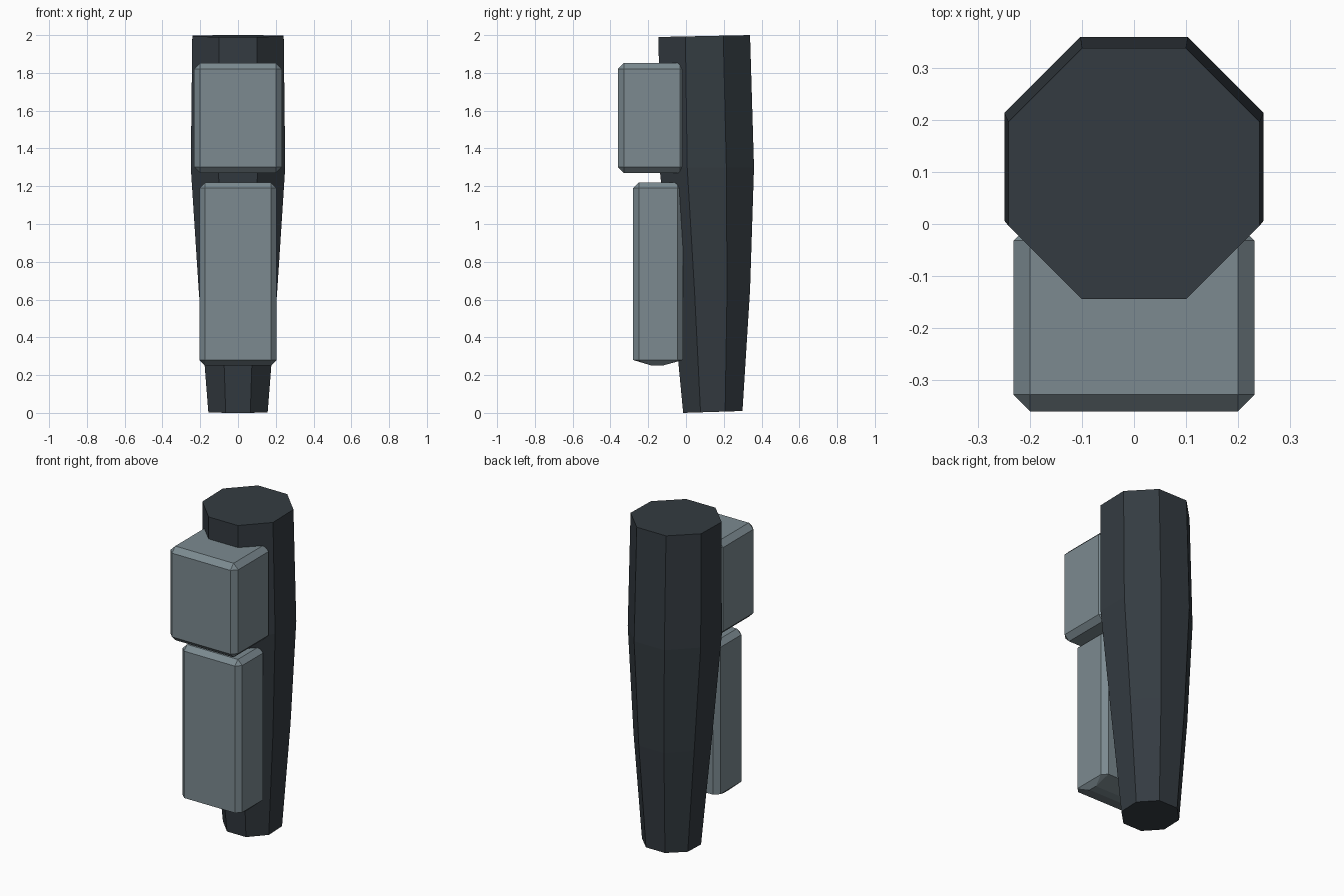
import bpy, bmesh, math

if "Cube" in bpy.data.objects:
    bpy.data.objects.remove(bpy.data.objects["Cube"])


def material(name, rgb):
    m = bpy.data.materials.new(name)
    m.diffuse_color = (*rgb, 1)
    m.use_nodes = True
    m.node_tree.nodes["Principled BSDF"].inputs["Base Color"].default_value = m.diffuse_color
    return m


DARK = material("dark slate", (0.034, 0.044, 0.053))
GREY = material("blue grey", (0.20, 0.255, 0.28))


def finish(bm, name, mat):
    bmesh.ops.recalc_face_normals(bm, faces=bm.faces)
    mesh = bpy.data.meshes.new(name)
    bm.to_mesh(mesh)
    bm.free()
    mesh.materials.append(mat)
    obj = bpy.data.objects.new(name, mesh)
    bpy.context.collection.objects.link(obj)
    return obj


def octagon_loft(name, sections, mat):
    """Sections: (height, centre y, half width, rise from front to back)."""
    bm = bmesh.new()
    rings = []
    for z, cy, half, rise in sections:
        r = half / math.cos(math.pi / 8)
        ring = []
        for i in range(8):
            a = math.pi / 8 + i * math.pi / 4
            dy = r * math.sin(a)
            ring.append(bm.verts.new((r * math.cos(a), cy + dy, z + rise * dy / (2 * half))))
        rings.append(ring)
    for low, high in zip(rings, rings[1:]):
        for i in range(8):
            j = (i + 1) % 8
            bm.faces.new((low[i], low[j], high[j], high[i]))
    bm.faces.new(rings[0][::-1])
    bm.faces.new(rings[-1])
    return finish(bm, name, mat)


def bevelled_box(half_x, y0, y1, z0, z1, bevel):
    bm = bmesh.new()
    bmesh.ops.create_cube(bm, size=1)
    for v in bm.verts:
        v.co.x *= 2 * half_x
        v.co.y = y1 if v.co.y > 0 else y0
        v.co.z = z1 if v.co.z > 0 else z0
    bmesh.ops.bevel(bm, geom=bm.edges[:], offset=bevel, segments=1,
                    profile=0.5, affect='EDGES')
    return bm


# Tapered limb
octagon_loft("leg_core", [
    (0.005, 0.142, 0.157, 0.01),
    (0.65, 0.131, 0.208, 0.0),
    (1.30, 0.110, 0.250, 0.0),
    (1.995, 0.097, 0.242, 0.01),
], DARK)

# Upper armour block
finish(bevelled_box(0.232, -0.361, 0.0, 1.27, 1.853, 0.032), "upper_pad", GREY)

# Lower armour block, its underside drawn to a narrow keel
bm = bevelled_box(0.204, -0.28, -0.016, 0.25, 1.22, 0.03)
for v in bm.verts:
    if v.co.z < 0.26:
        v.co.y = -0.18 if v.co.y < -0.15 else -0.125
finish(bm, "lower_pad", GREY)
